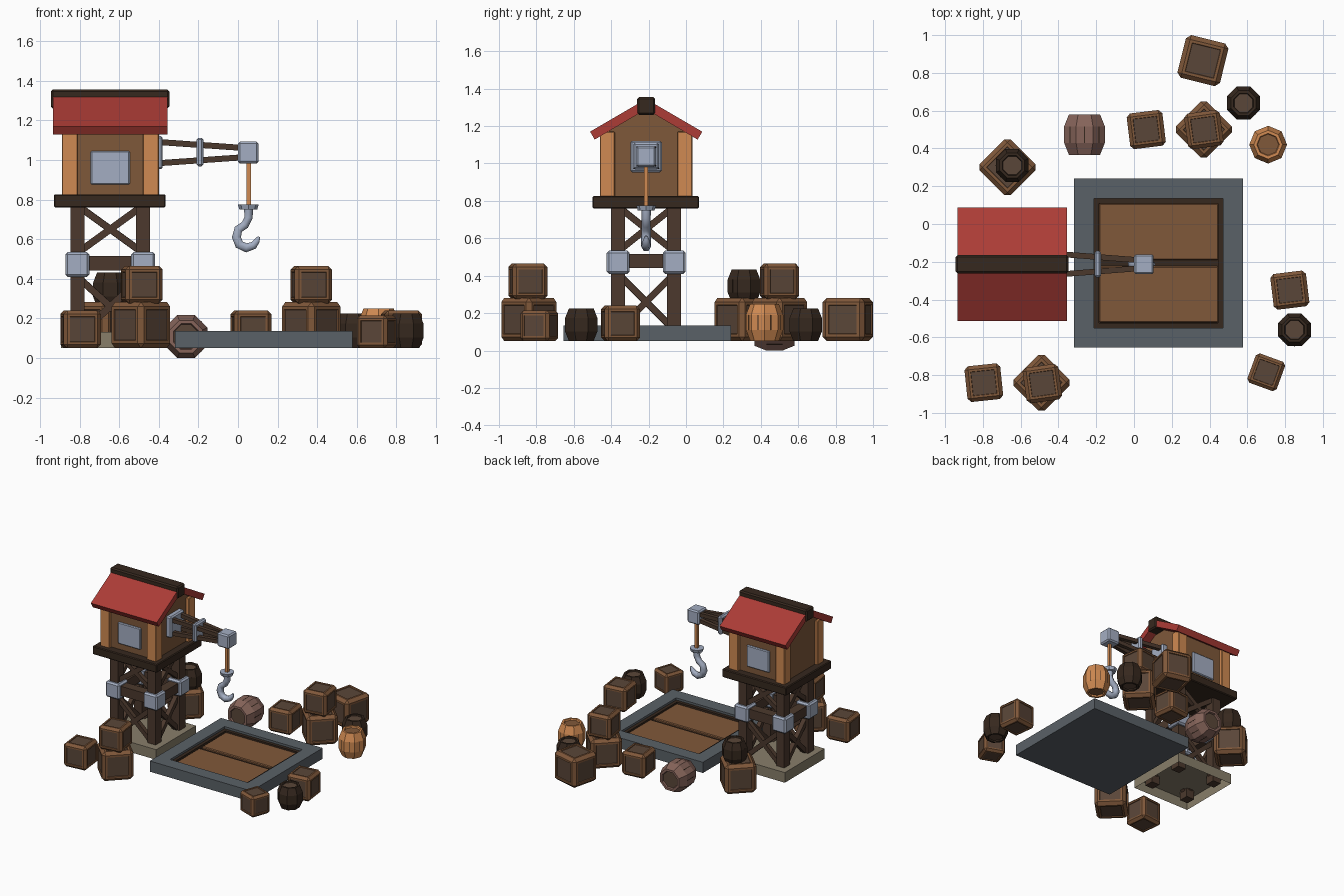
import bpy, bmesh, math
from mathutils import Vector, Matrix

if "Cube" in bpy.data.objects:
    bpy.data.objects.remove(bpy.data.objects["Cube"])

def material(name, rgb):
    m = bpy.data.materials.new(name)
    m.diffuse_color = [((c / 255 + .055) / 1.055) ** 2.4 for c in rgb] + [1]
    m.use_nodes = True
    m.node_tree.nodes["Principled BSDF"].inputs["Base Color"].default_value = m.diffuse_color
    return m

BROWN = material("brown_wood", (128, 88, 58))
WALL = material("wall_wood", (126, 88, 58))
PANEL = material("panel_wood", (90, 70, 56))
DARK = material("dark_wood", (54, 40, 30))
BEAM = material("beam_wood", (76, 57, 45))
ORANGE = material("orange_wood", (208, 138, 82))
PINK = material("faded_wood", (134, 100, 90))
RED = material("red_roof", (172, 60, 54))
STEEL = material("steel", (164, 174, 194))
SLATE = material("slate", (90, 97, 103))
STONE = material("stone", (136, 126, 106))

def finish(name, bm, mats, recalc=True):
    if recalc:
        bmesh.ops.recalc_face_normals(bm, faces=bm.faces)
    me = bpy.data.meshes.new(name)
    bm.to_mesh(me)
    bm.free()
    for m in mats:
        me.materials.append(m)
    ob = bpy.data.objects.new(name, me)
    bpy.context.collection.objects.link(ob)
    return ob

def box(name, xr, yr, zr, mat, bevel=0.0, open_bottom=False):
    bm = bmesh.new()
    bmesh.ops.create_cube(bm, size=1)
    for v in bm.verts:
        v.co = [r[0] if c < 0 else r[1] for c, r in zip(v.co, (xr, yr, zr))]
    if bevel:
        bmesh.ops.bevel(bm, geom=bm.edges[:], offset=bevel, segments=1, affect='EDGES')
    if open_bottom:
        bmesh.ops.delete(bm, geom=[f for f in bm.faces if f.normal.z < -.9], context='FACES')
    return finish(name, bm, [mat], not open_bottom)

def cube_at(name, c, s, mat, bevel=0.0):
    return box(name, *[(a - b / 2, a + b / 2) for a, b in zip(c, s)], mat, bevel)

def beam(name, p, q, t, mat):
    p, q = Vector(p), Vector(q)
    ob = cube_at(name, (0, 0, 0), (t, t, (q - p).length), mat)
    ob.matrix_world = Matrix.Translation((p + q) / 2) @ (q - p).to_track_quat('Z', 'Y').to_matrix().to_4x4()
    return ob

def extrude_x(name, prof, x0, x1, mat):
    bm = bmesh.new()
    f = bm.faces.new([bm.verts.new((x0, y, z)) for y, z in prof])
    r = bmesh.ops.extrude_face_region(bm, geom=[f])
    bmesh.ops.translate(bm, vec=(x1 - x0, 0, 0), verts=[v for v in r['geom'] if isinstance(v, bmesh.types.BMVert)])
    return finish(name, bm, [mat])

def crate(x, y, z, s, deg):
    bm = bmesh.new()
    bmesh.ops.create_cube(bm, size=s)
    bmesh.ops.bevel(bm, geom=bm.edges[:], offset=s * .1, segments=1, affect='EDGES')
    bm.normal_update()
    big = [f for f in bm.faces if max(abs(c) for c in f.normal) > .99]
    bmesh.ops.inset_individual(bm, faces=big, thickness=s * .09, depth=0)
    bmesh.ops.inset_individual(bm, faces=big, thickness=s * .012, depth=-s * .03)
    for f in big:
        f.material_index = 1
    ob = finish("crate", bm, [BROWN, PANEL])
    ob.location = (x, y, z + s / 2)
    ob.rotation_euler.z = math.radians(deg)

BARREL = [(.56, -.44), (.6, -.5), (.76, -.5), (1, -.2), (1, .2), (.76, .5), (.6, .5), (.56, .44)]

def barrel(x, y, zc, r, h, mat, rot=(0, 0, 0)):
    bm = bmesh.new()
    rings = [[bm.verts.new((r * a * math.cos(i * math.pi / 4), r * a * math.sin(i * math.pi / 4), h * b))
              for i in range(8)] for a, b in BARREL]
    for lo, hi in zip(rings, rings[1:]):
        for i in range(8):
            j = (i + 1) % 8
            bm.faces.new((lo[i], lo[j], hi[j], hi[i]))
    for ring in (rings[0], rings[-1]):
        bm.faces.new(ring).material_index = 1
    # dark stave gaps
    for i in range(8):
        m = (Matrix.Rotation((i + .5) * math.pi / 4, 4, 'Z') @ Matrix.Translation((r * .915, 0, 0))
             @ Matrix.Diagonal((r * .03, r * .05, h * .4, 1)))
        vs = bmesh.ops.create_cube(bm, size=1, matrix=m)['verts']
        for f in {f for v in vs for f in v.link_faces}:
            f.material_index = 2
    ob = finish("barrel", bm, [mat, PANEL if mat is not ORANGE else BROWN, DARK])
    ob.location = (x, y, zc)
    ob.rotation_euler = rot

CX, CY = -.645, -.213

# tower base, legs, joints, braces
box("tower_base", (CX - .25, CX + .25), (CY - .25, CY + .25), (.05, .13), STONE, open_bottom=True)
corners = [(CX + sx * .166, CY + sy * .15) for sx, sy in ((-1, -1), (1, -1), (1, 1), (-1, 1))]
for i, (x, y) in enumerate(corners):
    cube_at("leg", (x, y, .42), (.07, .075, .72), BEAM)
    cube_at("leg_joint", (x, y, .472), (.122, .122, .124), STEEL, .012)
    u, v = corners[(i + 1) % 4]
    beam("tie_beam", (x, y, .478), (u, v, .478), .075, BEAM)
    for z0, z1 in ((.53, .77), (.11, .41)):
        beam("cross_brace", (x, y, z0), (u, v, z1), .036, BEAM)
        beam("cross_brace", (x, y, z1), (u, v, z0), .034, BEAM)
box("platform", (-.93, -.365), (-.5, .07), (.76, .826), DARK, .006)

# cabin
extrude_x("cabin_walls", [(CY - .222, .82), (CY + .222, .82), (CY + .222, 1.17), (CY, 1.31), (CY - .222, 1.17)],
          -.868, -.424, WALL)
for sx in (-1, 1):
    for sy in (-1, 1):
        cube_at("corner_post", (CX + sx * .205, CY + sy * .207, .995), (.08, .08, .35), ORANGE, .004)
for s in (-1, 1):
    cube_at("window_plate", (CX, CY + s * .22, .96), (.198, .03, .17), STEEL, .006)
    extrude_x("roof_slope", [(CY, 1.345), (CY + s * .3, 1.17), (CY + s * .275, 1.128), (CY, 1.29)],
              -.935, -.355, RED)
box("roof_ridge", (-.945, -.347), (CY - .048, CY + .048), (1.26, 1.355), DARK, .01)

# crane arm
cube_at("arm_mount", (-.405, CY, 1.037), (.05, .17, .168), STEEL, .01)
for sy in (-1, 1):
    for sz in (-1, 1):
        beam("arm_beam", (-.41, CY + sy * .055, 1.037 + sz * .054), (.02, CY + sy * .022, 1.037 + sz * .024), .03, BEAM)
cube_at("arm_collar", (-.192, CY, 1.04), (.036, .138, .144), STEEL, .01)
cube_at("arm_tip", (.052, CY, 1.037), (.105, .105, .11), STEEL, .01)
beam("rope", (.054, CY, .77), (.054, CY, 1.0), .022, ORANGE)

# hook
bm = bmesh.new()
bmesh.ops.create_cone(bm, cap_ends=True, segments=8, radius1=.045, radius2=.053, depth=.026,
                      matrix=Matrix.Translation((.052, CY, .763)))
finish("hook_cap", bm, [STEEL])
path = [(.052, .76, 1.1), (.054, .71, 1), (.035, .672, 1), (.002, .65, 1.05), (-.008, .61, 1.1), (.006, .573, 1.1),
        (.042, .556, 1.1), (.078, .568, .95), (.096, .592, .7), (.106, .612, .3)]
cu = bpy.data.curves.new("hook", 'CURVE')
cu.dimensions = '3D'
cu.bevel_depth, cu.bevel_resolution, cu.use_fill_caps = .024, 1, True
sp = cu.splines.new('POLY')
sp.points.add(len(path) - 1)
for p, (x, z, w) in zip(sp.points, path):
    p.co, p.radius = (x, CY, z, 1), w
hook = bpy.data.objects.new("hook", cu)
cu.materials.append(STEEL)
bpy.context.collection.objects.link(hook)
bpy.context.view_layer.objects.active = hook
hook.select_set(True)
bpy.ops.object.convert(target='MESH')

# cargo hatch: slate tray with rim, dark lining and two doors
hx, hy = (-.317, .577), (-.655, .24)
box("hatch_floor", hx, hy, (.05, .085), SLATE)

def frame(name, xo, yo, w, zr, mat):
    for a, b in ((xo[0], xo[0] + w), (xo[1] - w, xo[1])):
        box(name, (a, b), yo, zr, mat)
    for a, b in ((yo[0], yo[0] + w), (yo[1] - w, yo[1])):
        box(name, (xo[0] + w, xo[1] - w), (a, b), zr, mat)

frame("hatch_frame", hx, hy, .105, (.06, .135), SLATE)
frame("hatch_lining", (-.212, .472), (-.55, .135), .026, (.08, .118), DARK)
box("hatch_recess", (-.19, .45), (-.53, .115), (.08, .09), DARK)
for y0, y1 in ((-.522, -.223), (-.19, .11)):
    box("hatch_door", (-.185, .447), (y0, y1), (.085, .108), BROWN, .006)

# crates: x, y, base z, size, turn
for c in ((-.67, .3, .05, .232, 45), (.065, .5, .05, .19, 7), (.37, .5, .05, .232, 45), (.37, .5, .275, .19, 8),
          (.365, .865, .05, .232, -14), (.825, -.35, .05, .19, 7), (.7, -.785, .05, .165, -20),
          (-.795, -.84, .05, .19, 6), (-.49, -.84, .05, .232, 45), (-.485, -.845, .275, .19, 8)):
    crate(*c)

# barrels
for x, y, z in ((.58, .64, .138), (-.645, .31, .345), (.85, -.56, .138)):
    barrel(x, y, z, .094, .175, DARK, (0, 0, math.pi / 8))
barrel(.71, .42, .15, .1, .2, ORANGE)
barrel(-.262, .473, .108, .117, .215, PINK, (math.pi / 2, math.pi / 8, 0))
